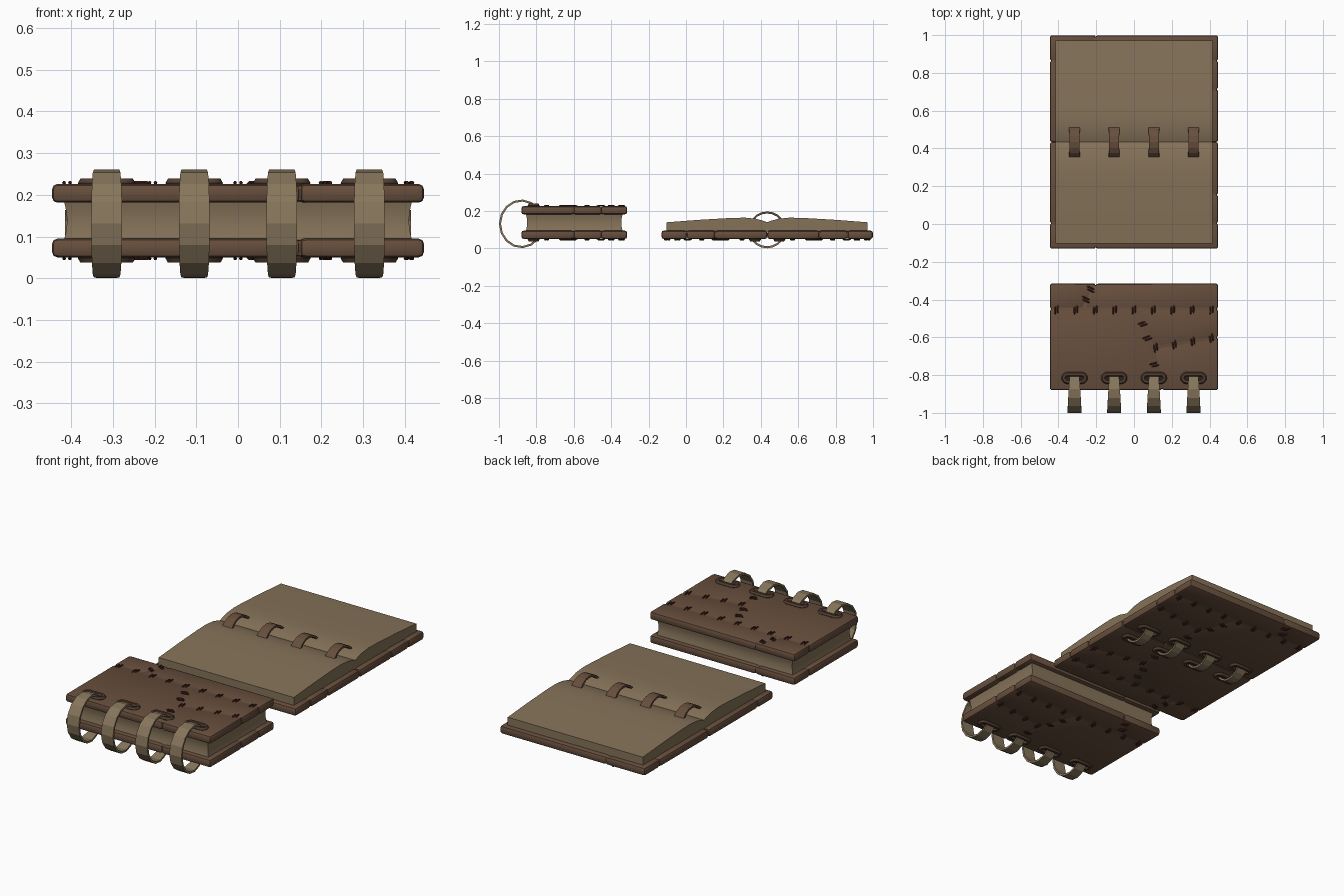
import bpy, bmesh
from math import sin, cos, pi, radians, copysign
from mathutils import Vector, Matrix

if "Cube" in bpy.data.objects:
    bpy.data.objects.remove(bpy.data.objects["Cube"])


def material(name, rgb):
    m = bpy.data.materials.new(name)
    m.diffuse_color = (*rgb, 1)
    m.use_nodes = True
    m.node_tree.nodes["Principled BSDF"].inputs["Base Color"].default_value = m.diffuse_color
    return m


LEATHER = material("leather", (0.135, 0.077, 0.046))
RIM = material("dark_leather", (0.085, 0.048, 0.03))
PAPER = material("paper", (0.235, 0.17, 0.10))
STRAP = material("strap", (0.24, 0.18, 0.105))
THREAD = material("thread", (0.07, 0.017, 0.013))
HOLE = material("hole", (0.03, 0.02, 0.014))
RING_X = (-0.315, -0.105, 0.105, 0.315)


def finish(name, bm, mat, matrix=None, smooth=False):
    if matrix:
        bm.transform(matrix)
    bmesh.ops.recalc_face_normals(bm, faces=bm.faces)
    me = bpy.data.meshes.new(name)
    bm.to_mesh(me)
    bm.free()
    me.materials.append(mat)
    ob = bpy.data.objects.new(name, me)
    bpy.context.collection.objects.link(ob)
    if smooth:
        bpy.context.view_layer.objects.active = ob
        ob.select_set(True)
        bpy.ops.object.shade_smooth_by_angle(angle=radians(35))
        ob.select_set(False)
    return ob


def loft(bm, sections, closed=False):
    """Skin a row of equal point loops; cap the ends unless closed."""
    rows = [[bm.verts.new(p) for p in s] for s in sections]
    n = len(rows[0])
    pairs = list(zip(rows, rows[1:])) + ([(rows[-1], rows[0])] if closed else [])
    for a, b in pairs:
        for i in range(n):
            j = (i + 1) % n
            bm.faces.new((a[i], a[j], b[j], b[i]))
    if not closed:
        bm.faces.new(rows[0])
        bm.faces.new(rows[-1])


def slab(bm, outline, z0, z1, bevel):
    part = bmesh.new()
    loft(part, [[(x, y, z) for x, y in outline] for z in (z0, z1)])
    bmesh.ops.recalc_face_normals(part, faces=part.faces)
    bmesh.ops.bevel(part, geom=part.edges[:], offset=bevel, segments=2,
                    profile=0.5, affect='EDGES', clamp_overlap=True)
    me = bpy.data.meshes.new("tmp")
    part.to_mesh(me)
    part.free()
    bm.from_mesh(me)
    bpy.data.meshes.remove(me)


# Cover layout: x across, y away from the spine, z from inside to outside
W, D, T = 0.446, 0.565, 0.045
PATCHES = [
    [(-W, .43), (-.27, .43), (-.20, D), (-W, D)],
    [(-.27, .43), (W, .43), (W, D), (-.20, D)],
    [(-W, 0), (.15, 0), (.10, .225), (.03, .43), (-W, .43)],
    [(.10, .225), (W, .28), (W, .43), (.03, .43)],
    [(.15, 0), (W, 0), (W, .28), (.10, .225)],
]
# Seams as start, end, stitch count
SEAMS = [((-.41, .425), (.41, .425), 9), ((-.23, .535), (-.255, .48), 2),
         ((.045, .35), (.07, .275), 2), ((.115, .225), (.41, .275), 4),
         ((.107, .135), (.107, .135), 1)]


def cover(name, y0, sy, z0, sz):
    M = Matrix.Translation((0, y0, z0)) @ Matrix.Diagonal((1, sy, sz, 1))
    # leather patches over a slightly smaller core, leaving shallow seams
    bm = bmesh.new()
    for p in PATCHES:
        slab(bm, p, 0, T, 0.013)
    e = 0.007
    slab(bm, [(-W + e, e), (W - e, e), (W - e, D - e), (-W + e, D - e)],
         0.003, T - 0.002, 0.008)
    finish(name + "_cover", bm, LEATHER, M, True)
    # paired stitches across the seams
    bm = bmesh.new()
    for a, b, n in SEAMS:
        a, b = Vector((*a, 0)), Vector((*b, 0))
        along = (b - a).normalized() if n > 1 else Vector((.25, -.97, 0))
        across = Vector((-along.y, along.x, 0))
        for i in range(n):
            c = a.lerp(b, i / max(n - 1, 1))
            for s in (-1, 1):
                mid = c + along * s * 0.007 + across * s * 0.004
                rows = []
                for t, r, h in ((-.022, .002, -.003), (-.012, .0045, .003),
                                (.012, .0045, .003), (.022, .002, -.003)):
                    p = mid + across * t + Vector((0, 0, T + h))
                    rows.append([p + along * r * cos(k * pi / 3)
                                 + Vector((0, 0, r * sin(k * pi / 3))) for k in range(6)])
                loft(bm, rows)
    finish(name + "_stitches", bm, THREAD, M)
    # stadium shaped eyelets with dark slots
    bm, slots = bmesh.new(), bmesh.new()
    for x in RING_X:
        rows, edge = [], []
        for i in range(20):
            a = 2 * pi * (i + .5) / 20
            ca, sa = cos(a), sin(a)
            cx = x + copysign(0.035, ca)
            rows.append([(cx + ca * (.022 + .0125 * cos(k * pi / 3)),
                          .065 + sa * (.02 + .0125 * cos(k * pi / 3)),
                          T + .002 + .0125 * sin(k * pi / 3)) for k in range(6)])
            edge.append((cx + ca * .02, .065 + sa * .018))
        loft(bm, rows, True)
        loft(slots, [[(*p, z) for p in edge] for z in (T - .01, T + .002)])
    finish(name + "_eyelets", bm, RIM, M, True)
    finish(name + "_slots", slots, HOLE, M)


def strap(bm, x, cy, cz, ry, rz, a0, a1, n, w_mid, w_end, th=0.011):
    """Flat band bent along an elliptic arc in the y-z plane."""
    rows = []
    for i in range(n + 1):
        t = i / n
        a = radians(a0 + (a1 - a0) * t)
        w = (w_end + (w_mid - w_end) * sin(pi * t)) / 2
        out = (cy + ry * cos(a), cz + rz * sin(a))
        inn = (cy + (ry - th) * cos(a), cz + (rz - th) * sin(a))
        rows.append([(x - w, *out), (x + w, *out), (x + w, *inn), (x - w, *inn)])
    loft(bm, rows)


cover("closed_book_top", -0.88, 1, 0.181, 1)
cover("closed_book_bottom", -0.88, 1, 0.095, -1)
cover("open_book_far", 0.434, 1, 0.095, -1)
cover("open_book_near", 0.434, -1, 0.095, -1)

# Closed page block with hollowed sides
bm = bmesh.new()
rows = []
for i in range(7):
    t = i / 6
    d = 0.008 * sin(pi * t)
    x, ya, yb, z = .418 - d, -.857 + d, -.338 - d, .088 + .1 * t
    rows.append([(-x, ya, z), (x, ya, z), (x, yb, z), (-x, yb, z)])
loft(bm, rows)
finish("closed_pages", bm, PAPER, smooth=True)

# Open pages: profile mirrored about the spine, extruded across x
half = [(.537, .09), (.537, .139), (.37, .152), (.2, .162), (.12, .164), (.06, .158), (.02, .147)]
prof = ([(.434 - d, z) for d, z in half] + [(.434, .14)]
        + [(.434 + d, z) for d, z in reversed(half)])
bm = bmesh.new()
loft(bm, [[(x, y, z) for y, z in prof] for x in (-.415, .415)])
finish("open_pages", bm, PAPER, smooth=True)

# Binding straps
closed, upper, lower = bmesh.new(), bmesh.new(), bmesh.new()
for x in RING_X:
    strap(closed, x, -.88, .131, .12, .13, 40, 320, 12, .074, .048)
    strap(upper, x, .434, .1, .1, .097, 0, 180, 10, .052, .07)
    strap(lower, x, .434, .1, .1, .1, 180, 360, 10, .052, .07)
finish("closed_book_straps", closed, STRAP)
finish("open_book_upper_straps", upper, LEATHER)
finish("open_book_lower_straps", lower, STRAP)
